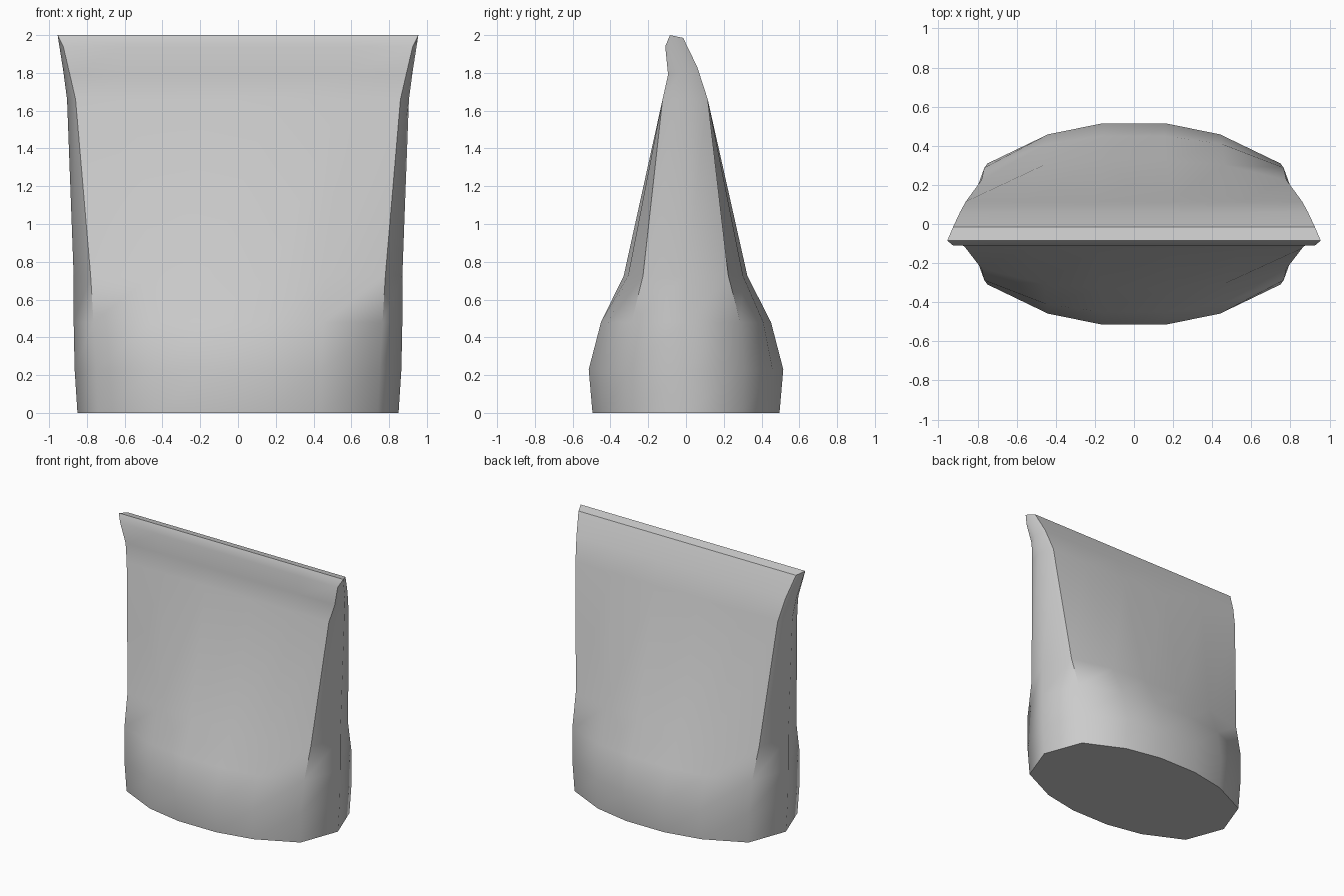
import bpy, bmesh, math

cube = bpy.data.objects.get("Cube")
if cube:
    bpy.data.objects.remove(cube, do_unlink=True)

grey = bpy.data.materials.new("plain_grey")
grey.use_nodes = True
colour = (0.6, 0.6, 0.6, 1)
grey.diffuse_color = colour
grey.node_tree.nodes["Principled BSDF"].inputs["Base Color"].default_value = colour

# Each section: the side tip (x, y, z), the x of the three columns between tip
# and centre, their depth as a share, and the (y, z) of the front and back faces
oval = (0.60, 0.89, 1.0)
slab = (1.0, 1.0, 1.0)
sections = [
    ((0.85, 0, 0), (0.74, 0.44, 0.16), oval, (-0.495, 0), (0.495, 0)),
    ((0.865, 0, 0.23), (0.75, 0.44, 0.16), oval, (-0.515, 0.23), (0.515, 0.23)),
    ((0.87, 0, 0.48), (0.765, 0.45, 0.16), (0.64, 0.91, 1), (-0.45, 0.48), (0.45, 0.48)),
    ((0.87, 0, 0.725), (0.78, 0.46, 0.17), (0.69, 0.93, 1), (-0.33, 0.725), (0.325, 0.725)),
    ((0.905, 0, 1.66), (0.86, 0.55, 0.19), slab, (-0.124, 1.66), (0.115, 1.66)),
    ((0.925, -0.02, 1.81), (0.89, 0.58, 0.2), slab, (-0.095, 1.79), (0.06, 1.83)),
    ((0.955, -0.085, 2.0), (0.925, 0.6, 0.2), slab, (-0.11, 1.94), (-0.015, 1.985)),
]


def section_points(tip, columns, share, front, back):
    """Closed loop of points, running from the left tip round the back."""
    tx, ty, tz = tip

    def side(face):
        half = [(x, ty + (face[0] - ty) * s, face[1]) for x, s in zip(columns, share)]
        return half + [(-x, y, z) for x, y, z in reversed(half)]

    return [tip] + side(back) + [(-tx, ty, tz)] + side(front)[::-1]


# Pouch body lofted through the sections
bm = bmesh.new()
rings = [[bm.verts.new(p) for p in section_points(*s)] for s in sections]
count = len(rings[0])
for low, high in zip(rings, rings[1:]):
    for i in range(count):
        j = (i + 1) % count
        bm.faces.new((low[i], low[j], high[j], high[i]))

# Flat base, and a folded closure made of strips meeting along the top ridge
bm.faces.new(rings[0][::-1])
top = rings[-1]
half = count // 2
ridge = [top[0]]
for i in range(1, half):
    tip_y, tip_z = top[0].co.y, top[0].co.z
    ridge.append(bm.verts.new((top[i].co.x, tip_y, tip_z)))
ridge.append(top[half])
for edge in (top[:half + 1], [top[0]] + top[:half - 1:-1]):
    for i in range(half):
        corners = [edge[i], edge[i + 1], ridge[i + 1], ridge[i]]
        bm.faces.new(list(dict.fromkeys(corners)))
bmesh.ops.recalc_face_normals(bm, faces=bm.faces[:])

mesh = bpy.data.meshes.new("pouch_body")
bm.to_mesh(mesh)
bm.free()
mesh.materials.append(grey)
body = bpy.data.objects.new("pouch_body", mesh)
bpy.context.collection.objects.link(body)

# Smooth sides with a crisp base and fold
bpy.ops.object.select_all(action='DESELECT')
body.select_set(True)
bpy.context.view_layer.objects.active = body
bpy.ops.object.shade_smooth_by_angle(angle=math.radians(50))
